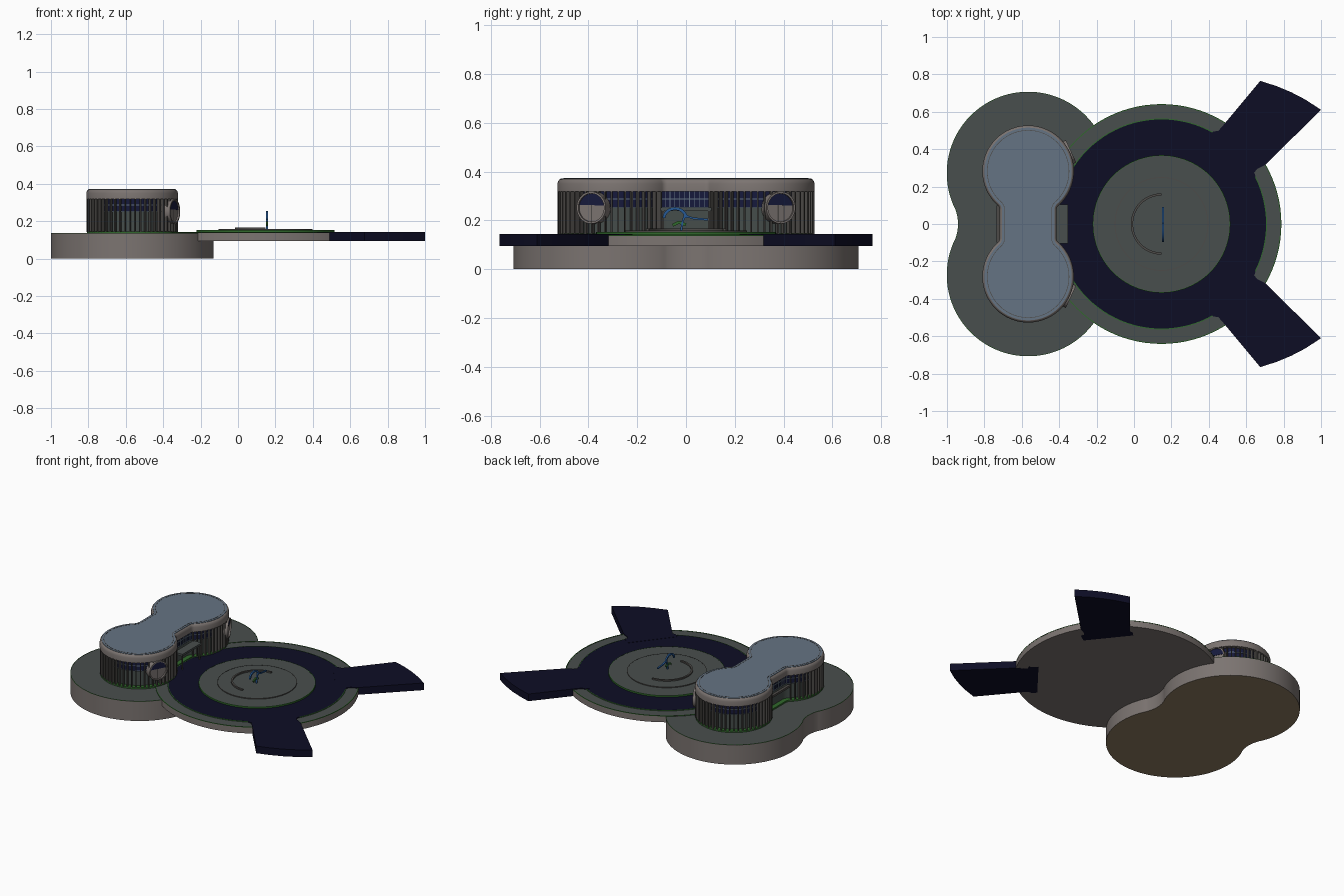
import bpy, bmesh, math
from mathutils import Matrix, Vector

if "Cube" in bpy.data.objects:
    bpy.data.objects.remove(bpy.data.objects["Cube"])

def mat(name, rgb):
    m = bpy.data.materials.new(name)
    m.diffuse_color = (*rgb, 1)
    m.use_nodes = True
    m.node_tree.nodes["Principled BSDF"].inputs["Base Color"].default_value = m.diffuse_color
    return m

CONCRETE = mat("concrete", (0.20, 0.175, 0.165))
PAVING = mat("paving", (0.066, 0.077, 0.075))
ASPHALT = mat("asphalt_navy", (0.004, 0.004, 0.018))
ROOF = mat("roof_blue_grey", (0.13, 0.175, 0.23))
GLASS = mat("window_navy", (0.008, 0.010, 0.045))
GREEN = mat("grass_green", (0.03, 0.14, 0.025))
FIN = mat("fin_dark_grey", (0.075, 0.07, 0.065))
WALL = mat("lower_wall", (0.06, 0.075, 0.07))
BLUE = mat("sculpture_blue", (0.02, 0.10, 0.30))
EARTH = mat("earth_underside", (0.27, 0.20, 0.12))

def finish(name, bm, *mats):
    bmesh.ops.recalc_face_normals(bm, faces=bm.faces)
    me = bpy.data.meshes.new(name)
    bm.to_mesh(me)
    bm.free()
    for m in mats:
        me.materials.append(m)
    me.shade_smooth()
    me.set_sharp_from_angle(angle=math.radians(30))
    ob = bpy.data.objects.new(name, me)
    bpy.context.collection.objects.link(ob)
    return ob

def loft(name, rings, m, loop=False, caps=(True, True)):
    """Skin a list of equal point rings; loop joins last ring to first."""
    bm = bmesh.new()
    vs = [[bm.verts.new(p) for p in r] for r in rings]
    n = len(vs[0])
    pairs = list(zip(vs, vs[1:])) + ([(vs[-1], vs[0])] if loop else [])
    for a, b in pairs:
        for i in range(n):
            j = (i + 1) % n
            bm.faces.new((a[i], a[j], b[j], b[i]))
    if not loop:
        if caps[0]:
            bm.faces.new(vs[0][::-1])
        if caps[1]:
            bm.faces.new(vs[-1])
    return finish(name, bm, m)

def boxes(name, items, m):
    """items: (centre, size, rotation about z)"""
    bm = bmesh.new()
    for c, s, a in items:
        bmesh.ops.create_cube(bm, size=1, matrix=Matrix.Translation(c)
                              @ Matrix.Rotation(a, 4, 'Z') @ Matrix.Diagonal((*s, 1)))
    return finish(name, bm, m)

def peanut(R, d, w, f, t=0.0, cx=-0.566):
    """Two-lobed outline (lobe radius R at y=+-d, waist half width w, fillet f) inset by t."""
    yc = d - math.sqrt(max((R + f) ** 2 - (w + f) ** 2, 0))
    yc = max(yc, 0)
    a = math.atan2(yc - d, w + f)
    R, w, f = R - t, w - t, f + t
    q = []
    for i in range(41):
        g = math.pi / 2 + (a - math.pi / 2) * i / 40
        q.append((R * math.cos(g), d + R * math.sin(g)))
    for i in range(1, 11):
        g = a + math.pi - a * i / 10
        q.append((w + f + f * math.cos(g), yc + f * math.sin(g)))
    right = q + [(x, -y) for x, y in reversed(q) if y > 1e-3]
    left = [(-x, y) for x, y in reversed(right[1:-1])]
    return [(cx + x, y) for x, y in right + left]

def at(pts, z):
    return [(x, y, z) for x, y in pts]

def circle(r, n=96, cx=0.147):
    return [(cx + r * math.cos(2 * math.pi * i / n), r * math.sin(2 * math.pi * i / n)) for i in range(n)]

def washer(name, outer, inner, z0, z1, m):
    return loft(name, [at(outer, z0), at(outer, z1), at(inner, z1), at(inner, z0)], m, loop=True)

# --- two-lobed plinth: concrete sides, paved top, earth underside
BASE = (0.435, 0.272, 0.375, 0.225)
ob = loft("plinth", [at(peanut(*BASE), 0), at(peanut(*BASE), 0.135)], CONCRETE)
ob.data.materials.append(PAVING)
ob.data.materials.append(EARTH)
for p in ob.data.polygons:
    p.material_index = 1 if p.normal.z > 0.9 else 2 if p.normal.z < -0.9 else 0
washer("plinth_edge", peanut(*BASE), peanut(*BASE, 0.003), 0.133, 0.1365, GREEN)

# --- round plaza with ring road and two splayed roads
ob = loft("plaza_slab", [at(circle(0.64), 0.095), at(circle(0.64), 0.138)], CONCRETE)
ob.data.materials.append(PAVING)
for p in ob.data.polygons:
    p.material_index = int(p.normal.z > 0.9)
washer("ring_road", circle(0.56), circle(0.36), 0.13, 0.142, ASPHALT)
washer("verge_edge", circle(0.641), circle(0.636), 0.136, 0.14, GREEN)
washer("road_outer_edge", circle(0.564), circle(0.559), 0.136, 0.1425, GREEN)
for s, side in ((1, "back"), (-1, "front")):
    road = [(0.40, 0.47), (0.425, 0.495), (0.45, 0.497), (0.475, 0.525), (0.675, 0.765), (0.76, 0.738),
            (0.84, 0.705), (0.92, 0.663), (1.0, 0.61), (0.70, 0.315), (0.66, 0.295), (0.642, 0.275),
            (0.65, 0.255), (0.60, 0.22)]
    road = [(x, s * y) for x, y in road]
    loft("approach_road_" + side, [at(road, 0.094), at(road, 0.1435)], ASPHALT)

# --- central island, stepped disc and curved bench
loft("island", [at(circle(0.365), 0.138), at(circle(0.365), 0.152)], PAVING)
washer("island_edge", circle(0.368), circle(0.364), 0.138, 0.1525, GREEN)
loft("island_step", [at(circle(0.25), 0.152), at(circle(0.25), 0.157)], PAVING)
washer("step_line", circle(0.2505), circle(0.2465), 0.152, 0.1575, FIN)
bench = []
for i in range(41):
    g = math.pi * (0.5 + i / 40)
    bench.append([(0.147 + r * math.cos(g), r * math.sin(g), z)
                  for r, z in ((0.152, 0.156), (0.164, 0.156), (0.164, 0.166), (0.152, 0.166))])
loft("curved_bench", bench, FIN)

# --- sculpture: arched blue ribbon on a post with small green figure
def ribbon(name, path, m, hx=0.005, hz=0.006):
    rings = []
    for i, (y, z) in enumerate(path):
        a, b = path[max(i - 1, 0)], path[min(i + 1, len(path) - 1)]
        t = Vector((b[0] - a[0], b[1] - a[1])).normalized() * hz
        rings.append([(0.155 + sx * hx, y - sn * t.y, z + sn * t.x)
                      for sx, sn in ((-1, -1), (1, -1), (1, 1), (-1, 1))])
    loft(name, rings, m)

arch = [(-0.045 - 0.045 * math.cos(math.pi * i / 16), 0.21 + 0.038 * math.sin(math.pi * i / 16)) for i in range(17)]
ribbon("sculpture_arch", arch, BLUE)
ribbon("sculpture_arm", [(-0.01, 0.222), (0.03, 0.208), (0.09, 0.203)], BLUE, hz=0.004)
ribbon("sculpture_post", [(-0.02, 0.156), (-0.015, 0.19), (-0.005, 0.222)], BLUE, hz=0.004)
ribbon("sculpture_leaf", [(-0.055, 0.18), (-0.03, 0.192), (0.0, 0.182)], GREEN)

# --- two-lobed building
def shape(t=0.0):
    return peanut(0.245, 0.282, 0.152, 0.03, t)

loft("building_floor", [at(shape(0.004), 0.13), at(shape(0.004), 0.1455)], GREEN)
loft("lower_wall", [at(shape(0.036), 0.14), at(shape(0.036), 0.25)], WALL)
loft("window_band", [at(shape(0.026), 0.25), at(shape(0.026), 0.325)], GLASS)
for i, z in enumerate((0.25, 0.285)):
    washer("window_rail_%d" % i, shape(0.022), shape(0.03), z, z + 0.004, ROOF)
loft("roof_band", [at(shape(t), z) for t, z in
                   ((0, 0.318), (0, 0.35), (0.003, 0.36), (0.008, 0.367), (0.014, 0.37))], CONCRETE)
loft("roof_deck", [at(shape(0.012), 0.367), at(shape(0.012), 0.3715)], ROOF)
washer("roof_seam", shape(0.025), shape(0.028), 0.37, 0.3725, FIN)

# vertical fins round the lobes, thin mullions along the link
def spaced(pts, step):
    """Evenly spaced (x, y, direction) along a closed outline."""
    out, carry = [], 0.0
    for a, b in zip(pts, pts[1:] + pts[:1]):
        a, b = Vector(a), Vector(b)
        L = (b - a).length
        while carry < L:
            p = a.lerp(b, carry / L)
            out.append((p.x, p.y, math.atan2(b.y - a.y, b.x - a.x)))
            carry += step
        carry -= L
    return out

fins = spaced(shape(0.012), 0.0272)
boxes("fins", [((x, y, 0.231), (0.006, 0.022, 0.18), a) for x, y, a in fins if abs(y) > 0.1], FIN)
mull = spaced(shape(0.025), 0.02)
boxes("mullions", [((x, y, 0.285), (0.0025, 0.006, 0.07), a) for x, y, a in mull if abs(y) < 0.12], ROOF)

# entrance canopy and rear ledge
boxes("canopy", [((-0.384, 0, 0.246), (0.062, 0.21, 0.014), 0)], PAVING)
boxes("canopy_posts", [((-0.362, y, 0.19), (0.008, 0.008, 0.10), 0) for y in (-0.095, 0.095)], FIN)
boxes("rear_ledge", [((-0.724, 0, 0.246), (0.02, 0.20, 0.014), 0)], FIN)

# round porthole windows on the plaza side of each lobe
for s, side in ((1, "back"), (-1, "front")):
    ang = s * math.radians(25)
    M = (Matrix.Translation((-0.566 + 0.235 * math.cos(ang), s * 0.282 + 0.235 * math.sin(ang), 0.252))
         @ Matrix.Rotation(ang, 4, 'Z'))
    def hoop(r, x, a0=0.0, a1=2 * math.pi, n=48):
        return [M @ Vector((x, r * math.cos(a0 + (a1 - a0) * i / n), r * math.sin(a0 + (a1 - a0) * i / n)))
                for i in range(n)]
    loft("porthole_ring_" + side, [hoop(0.066, -0.03), hoop(0.066, 0.018), hoop(0.058, 0.018), hoop(0.058, -0.03)],
         CONCRETE, loop=True)
    ob = loft("porthole_pane_" + side, [hoop(0.059, -0.02), hoop(0.059, 0.008)], CONCRETE)
    up = hoop(0.057, 0.008, 0.15, math.pi - 0.15)
    loft("porthole_glass_" + side, [up, hoop(0.057, 0.011, 0.15, math.pi - 0.15)], GLASS)
